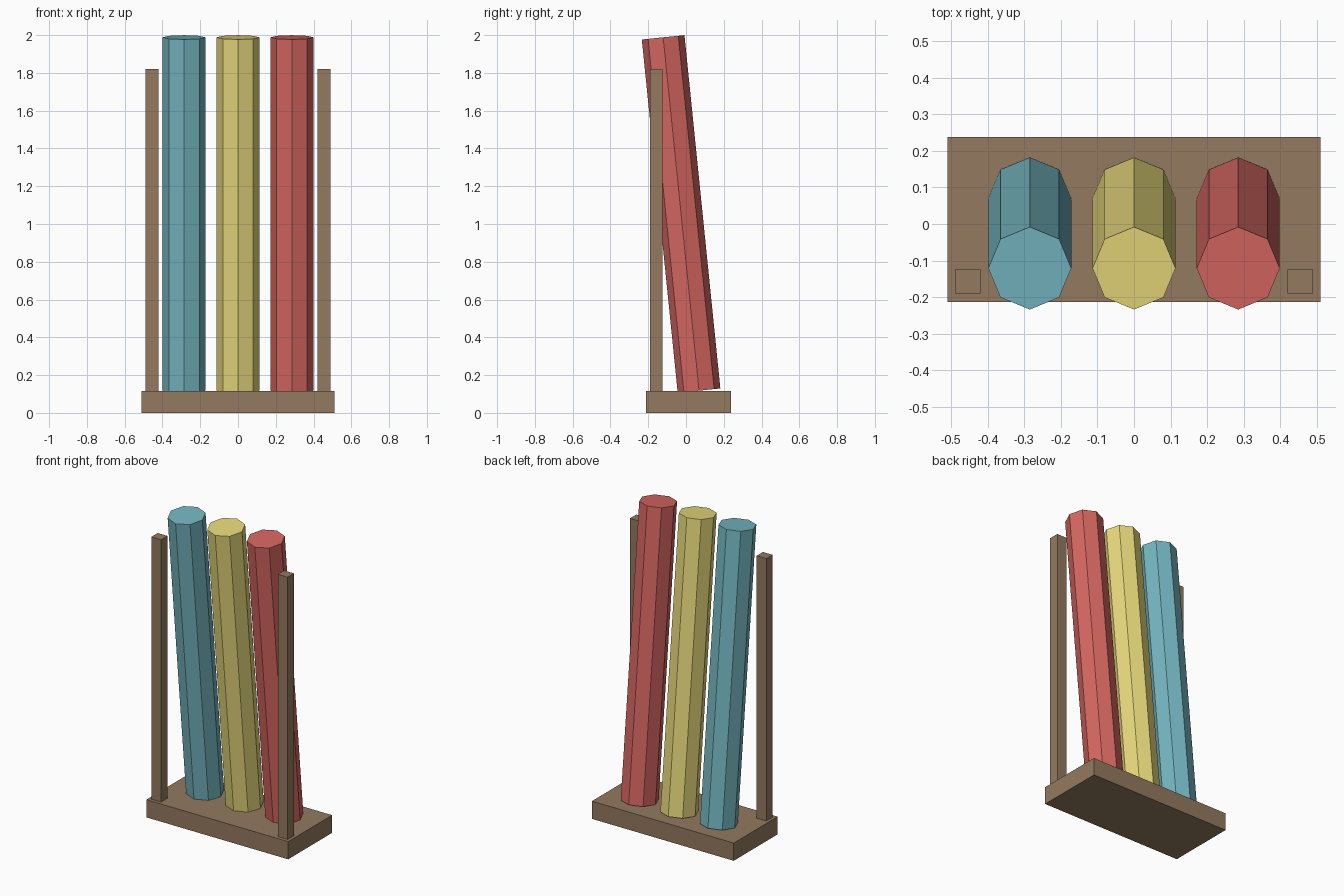
import bpy
from math import radians

if "Cube" in bpy.data.objects:
    bpy.data.objects.remove(bpy.data.objects["Cube"])


def make_material(name, rgb):
    # sRGB bytes to linear colour
    mat = bpy.data.materials.new(name)
    mat.diffuse_color = [(c / 255) ** 2.2 for c in rgb] + [1.0]
    mat.use_nodes = True
    mat.node_tree.nodes["Principled BSDF"].inputs["Base Color"].default_value = mat.diffuse_color
    return mat


def box(name, low, high, mat):
    bpy.ops.mesh.primitive_cube_add(size=1, location=[(a + b) / 2 for a, b in zip(low, high)])
    ob = bpy.context.object
    ob.name = name
    ob.scale = [b - a for a, b in zip(low, high)]
    bpy.ops.object.transform_apply(location=False, rotation=False, scale=True)
    ob.data.materials.append(mat)
    return ob


wood = make_material("wood", (146, 121, 96))

# Base slab
box("base", (-0.51, -0.213, 0), (0.51, 0.238, 0.115), wood)

# Two upright posts at the front corners
for side, x in (("left", -0.455), ("right", 0.455)):
    box(side + "_post", (x - 0.035, -0.19, 0.115), (x + 0.035, -0.125, 1.82), wood)

# Three octagonal tubes leaning forward
tubes = (("teal", -0.285, (115, 180, 190)),
         ("yellow", 0.0, (230, 215, 122)),
         ("red", 0.285, (212, 102, 97)))
for name, x, rgb in tubes:
    bpy.ops.mesh.primitive_cylinder_add(vertices=8, radius=0.1135, depth=1.88,
                                        location=(x, -0.026, 1.053),
                                        rotation=(radians(5.8), 0, 0))
    tube = bpy.context.object
    tube.name = name + "_tube"
    tube.data.materials.append(make_material(name, rgb))
